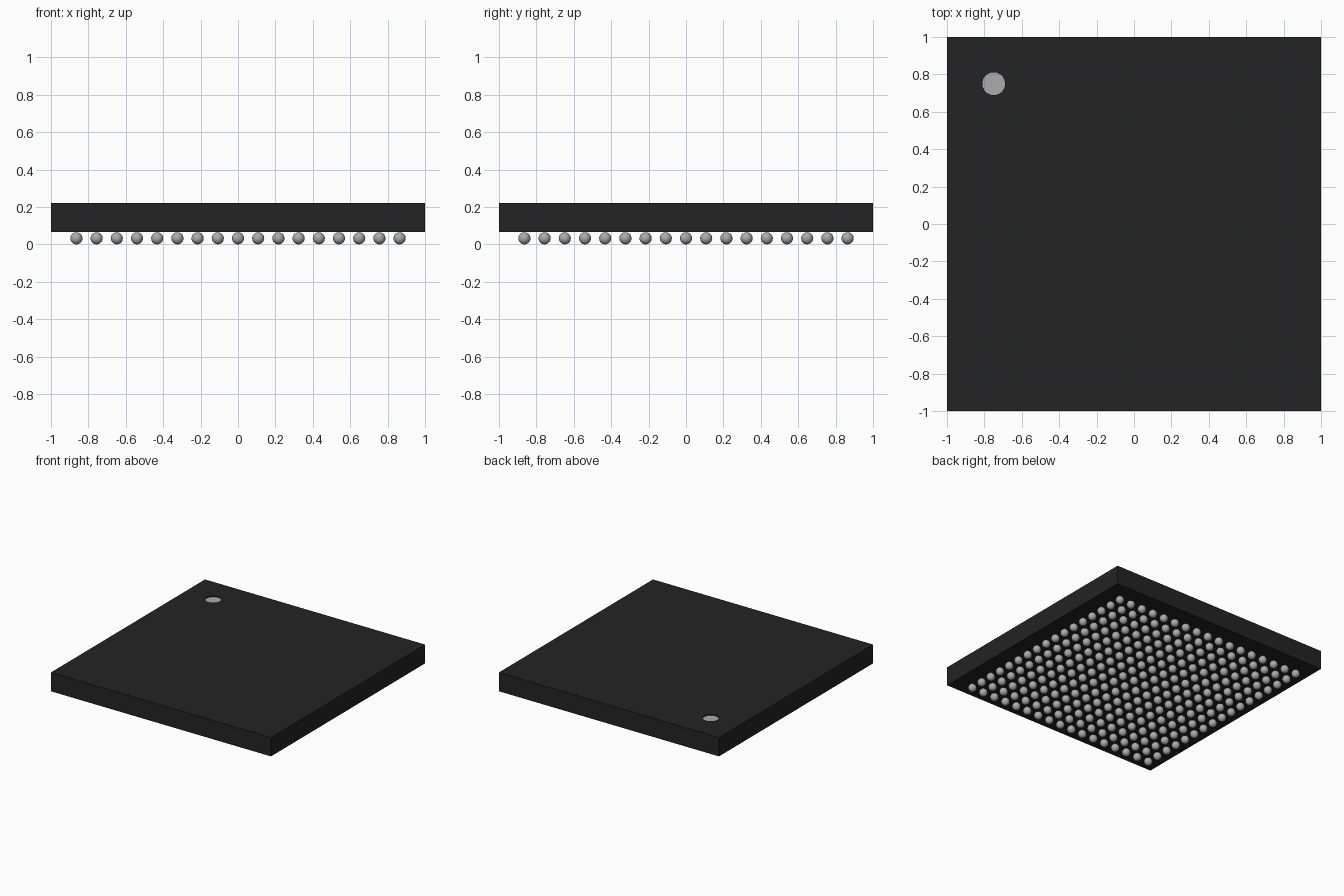
import bpy

if "Cube" in bpy.data.objects:
    bpy.data.objects.remove(bpy.data.objects["Cube"], do_unlink=True)


def material(name, value, rough):
    mat = bpy.data.materials.new(name)
    mat.use_nodes = True
    colour = (value, value, value, 1)
    mat.diffuse_color = colour
    bsdf = mat.node_tree.nodes["Principled BSDF"]
    bsdf.inputs["Base Color"].default_value = colour
    bsdf.inputs["Roughness"].default_value = rough
    return mat


black = material("black_plastic", 0.017, 0.6)
grey = material("light_grey", 0.41, 0.5)

BOTTOM, TOP = 0.065, 0.22
MARK_X, MARK_Y, MARK_R = -0.75, 0.75, 0.061
RECESS = 0.01
COUNT, PITCH = 17, 0.108
BALL_R = BOTTOM / 2


def finish(name, mat):
    obj = bpy.context.object
    obj.name = obj.data.name = name
    obj.data.materials.append(mat)
    return obj


def cylinder(name, mat, z, depth):
    bpy.ops.mesh.primitive_cylinder_add(
        vertices=48, radius=MARK_R, depth=depth, location=(MARK_X, MARK_Y, z))
    return finish(name, mat)


# Square package body
bpy.ops.mesh.primitive_cube_add(size=1, location=(0, 0, (BOTTOM + TOP) / 2))
body = finish("package_body", black)
body.scale = (2, 2, TOP - BOTTOM)
bpy.ops.object.transform_apply(location=False, rotation=False, scale=True)

# Shallow round pocket cut in the top corner
cutter = cylinder("pocket_cutter", black, TOP, 2 * RECESS)
cutter.hide_render = True
cut = body.modifiers.new("pocket", "BOOLEAN")
cut.operation = "DIFFERENCE"
cut.solver = "EXACT"
cut.object = cutter
bpy.context.view_layer.objects.active = body
bpy.ops.object.modifier_apply(modifier=cut.name)
bpy.data.objects.remove(cutter, do_unlink=True)

# Grey orientation mark on the pocket floor
cylinder("orientation_mark", grey, TOP - RECESS, 0.002)

# Square grid of solder balls under the body
start = -PITCH * (COUNT - 1) / 2
bpy.ops.mesh.primitive_uv_sphere_add(
    segments=20, ring_count=10, radius=BALL_R, location=(start, start, BALL_R))
balls = finish("solder_balls", grey)
bpy.ops.object.shade_smooth()
for axis in range(2):
    array = balls.modifiers.new("row" if axis == 0 else "column", "ARRAY")
    array.count = COUNT
    array.use_relative_offset = False
    array.use_constant_offset = True
    offset = [0, 0, 0]
    offset[axis] = PITCH
    array.constant_offset_displace = offset
